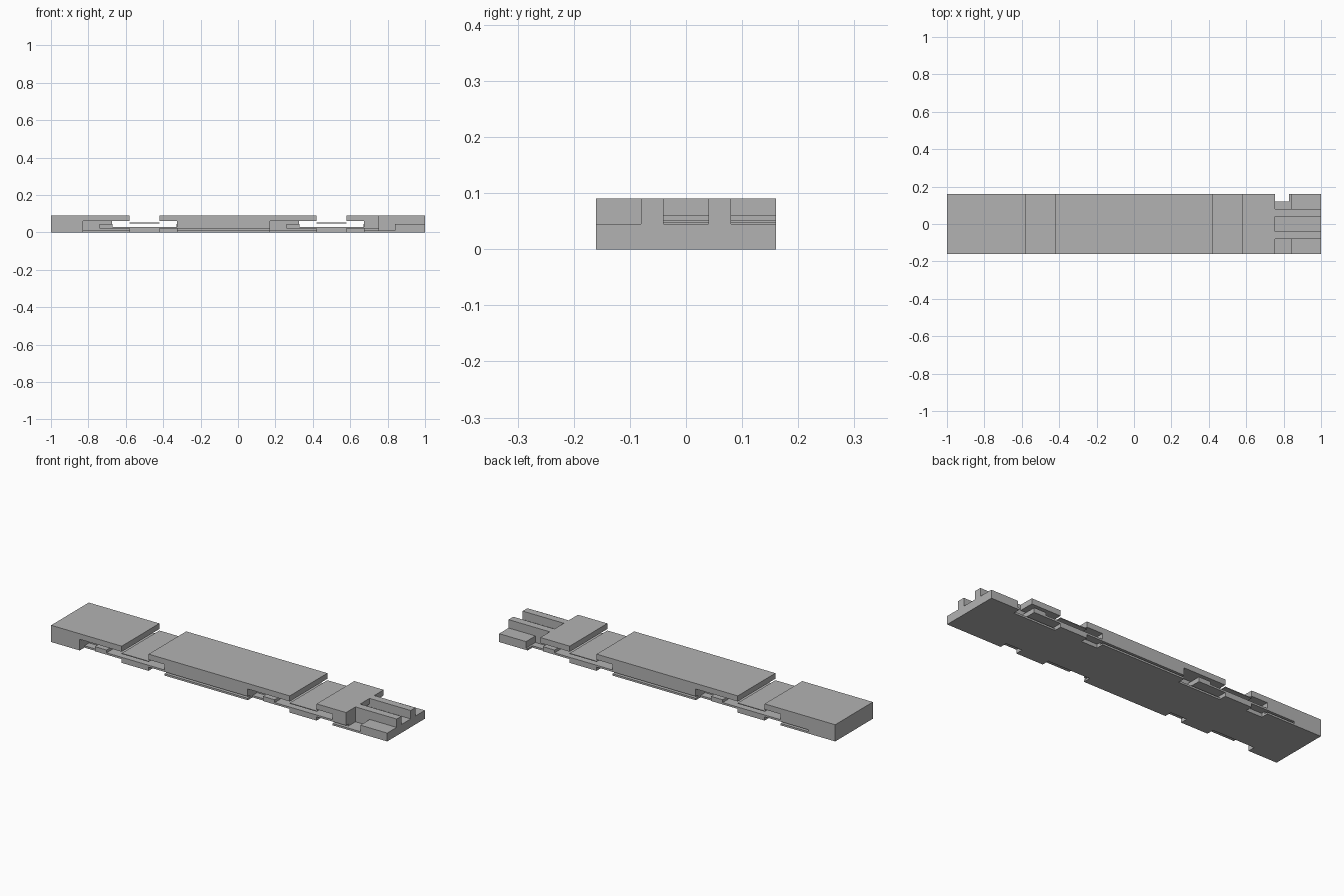
import bpy
import bmesh
from mathutils import Matrix, Vector

if "Cube" in bpy.data.objects:
    bpy.data.objects.remove(bpy.data.objects["Cube"], do_unlink=True)

grey = bpy.data.materials.new("plain grey")
grey.use_nodes = True
COLOUR = (0.45, 0.45, 0.45, 1)
grey.diffuse_color = COLOUR
grey.node_tree.nodes["Principled BSDF"].inputs["Base Color"].default_value = COLOUR

HALF = 0.16      # half width of the strip
TOP = 0.09       # full height
OUT = 0.05       # how far cutters reach past the surface


def box(name, x, y, z):
    """Axis-aligned box from three (low, high) ranges."""
    lo, hi = (Vector(c) for c in zip(x, y, z))
    bm = bmesh.new()
    bmesh.ops.create_cube(bm, size=1, matrix=Matrix.Translation((lo + hi) / 2)
                          @ Matrix.Diagonal((*(hi - lo), 1)))
    mesh = bpy.data.meshes.new(name)
    bm.to_mesh(mesh)
    bm.free()
    mesh.materials.append(grey)
    obj = bpy.data.objects.new(name, mesh)
    bpy.context.collection.objects.link(obj)
    return obj


def turned(centre, side, a, b):
    """Range along x measured from a centre, turned half round for the back."""
    return tuple(sorted((centre + side * a, centre + side * b)))


def edge(side, inner, outer=HALF + OUT):
    """Range along y at the front (side 1) or back (side -1)."""
    return tuple(sorted((-side * inner, -side * outer)))


cutters = []


def cut(x, y, z):
    obj = box("cutter", x, y, z)
    obj.hide_render = True
    cutters.append(obj)


body = box("strip_body", (-1, 1), (-HALF, HALF), (0, TOP))
across = (-HALF - OUT, HALF + OUT)

# Two hinges, each the same from front and back when turned half round
for centre, label in ((-0.5, "right"), (0.5, "left")):
    cut((centre - 0.08, centre + 0.08), across, (0.05, TOP + OUT))
    cut((centre - 0.175, centre + 0.175), across, (0.03, 0.06))
    box(label + "_hinge_sheet", (centre - 0.08, centre + 0.08),
        (-HALF, HALF), (0.048, 0.052))
    for side, face in ((1, "front"), (-1, "back")):
        # side pocket, undercut and notched base
        cut(turned(centre, side, -0.33, -0.17), edge(side, 0.08), (0.01, 0.06))
        cut(turned(centre, side, -0.33, -0.08), edge(side, 0.08), (0.01, 0.02))
        cut(turned(centre, side, -0.33, -0.08), edge(side, 0.12), (-OUT, 0.015))
        cut(turned(centre, side, 0.08, 0.175), edge(side, 0.12), (-OUT, 0.02))
        # lip of the hinge plate inside the pocket
        box(f"{label}_{face}_hinge_lip", turned(centre, side, -0.24, -0.17),
            edge(side, 0.079, HALF), (0.02, 0.045))

# Grooves above the base plate
for side in (1, -1):
    cut(turned(0, side, -0.33, 0.17), edge(side, 0.14), (0.01, 0.02))
    cut(turned(0, side, 0.67, 0.84), edge(side, 0.14), (0.01, 0.02))

# Connector end: side shelves, deep slots and the middle channel
for side in (1, -1):
    cut((0.755, 1 + OUT), edge(side, 0.08), (0.045, TOP + OUT))
    cut((0.755, 0.84), edge(side, 0.08), (0.01, 0.06))
cut((0.755, 1 + OUT), (-0.04, 0.04), (0.045, TOP + OUT))
cut((0.66, 0.77), (-0.04, 0.04), (0.045, 0.06))

# Carve the body and remove the cutters
for cutter in cutters:
    mod = body.modifiers.new("carve", "BOOLEAN")
    mod.operation = "DIFFERENCE"
    mod.solver = "EXACT"
    mod.object = cutter
bpy.context.view_layer.update()
depsgraph = bpy.context.evaluated_depsgraph_get()
carved = bpy.data.meshes.new_from_object(body.evaluated_get(depsgraph))
body.modifiers.clear()
body.data = carved
for cutter in cutters:
    bpy.data.objects.remove(cutter, do_unlink=True)
